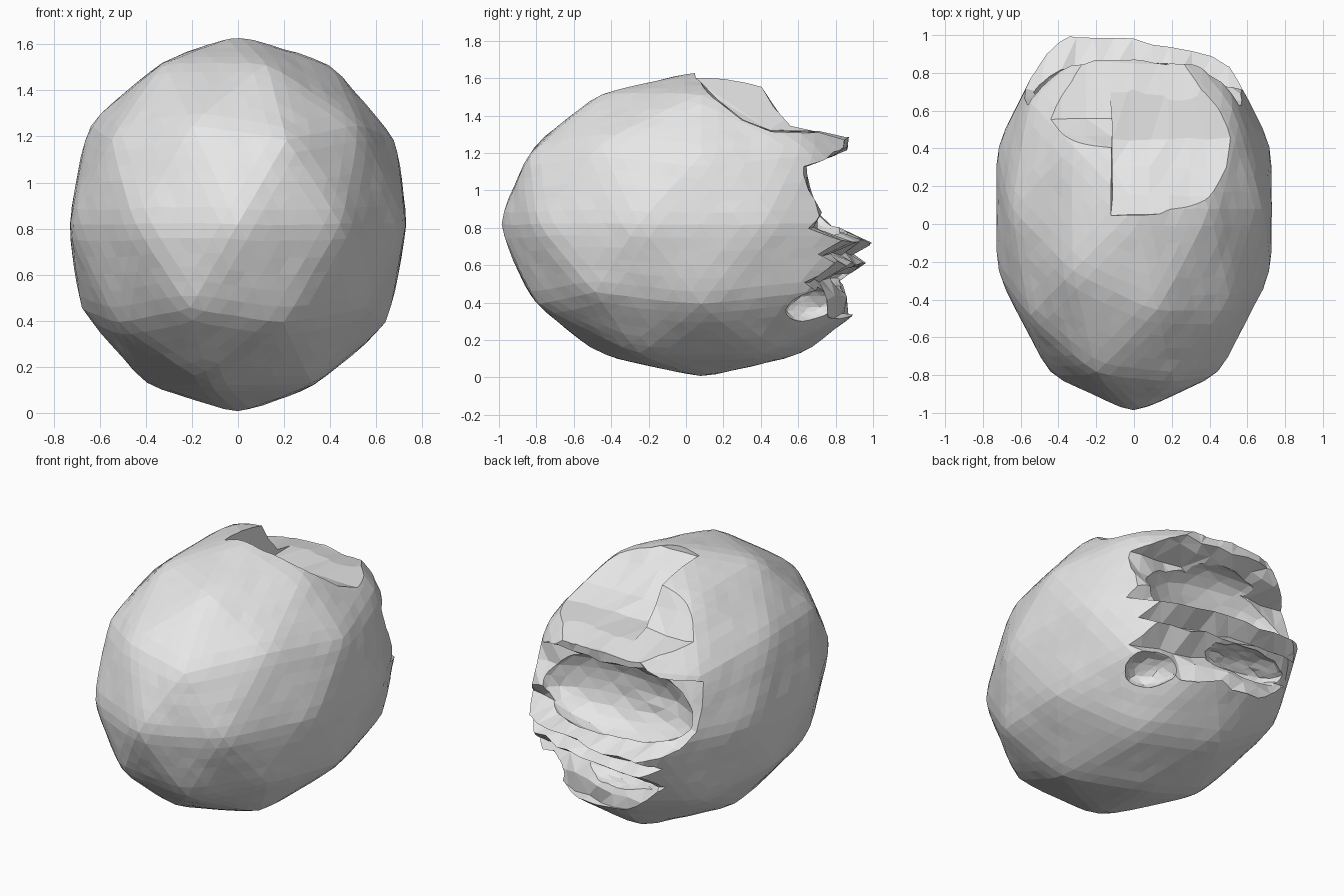
import bpy
import bmesh
import random
from mathutils import Vector

random.seed(4)
if "Cube" in bpy.data.objects:
    bpy.data.objects.remove(bpy.data.objects["Cube"], do_unlink=True)

stone = bpy.data.materials.new("stone grey")
stone.use_nodes = True
stone.diffuse_color = (0.8, 0.8, 0.8, 1)
stone.node_tree.nodes["Principled BSDF"].inputs["Base Color"].default_value = (0.8, 0.8, 0.8, 1)

CENTRE = Vector((0, 0.08, 0.82))


def jitter(amount):
    return Vector([random.uniform(-amount, amount) for _ in range(3)])


def finish(bm, name):
    bmesh.ops.triangulate(bm, faces=bm.faces[:])
    bmesh.ops.recalc_face_normals(bm, faces=bm.faces[:])
    mesh = bpy.data.meshes.new(name)
    bm.to_mesh(mesh)
    bm.free()
    ob = bpy.data.objects.new(name, mesh)
    bpy.context.collection.objects.link(ob)
    return ob


def blob(name, centre, radii):
    """Rough ellipsoid for hollows."""
    bm = bmesh.new()
    bmesh.ops.create_icosphere(bm, subdivisions=3, radius=1)
    for v in bm.verts:
        v.co = Vector([c * r for c, r in zip(v.co, radii)]) + Vector(centre) + jitter(0.008)
    return finish(bm, name)


def prism(name, profile, x0, x1, steps, rough, slant=0):
    """Closed (y, z) profile swept along x with a craggy surface."""
    bm = bmesh.new()
    rows = []
    for i in range(steps + 1):
        x = x0 + (x1 - x0) * i / steps
        row = []
        for y, z in profile:
            # the lower crags recede towards the left side
            shift = slant * max(0, x + 0.1) if z < 0.8 else 0
            row.append(bm.verts.new(Vector((x, y - shift, z)) + jitter(rough)))
        rows.append(row)
    n = len(profile)
    for a, b in zip(rows, rows[1:]):
        for j in range(n):
            k = (j + 1) % n
            bm.faces.new((a[j], a[k], b[k], b[j]))
    bm.faces.new(rows[0])
    bm.faces.new(rows[-1])
    return finish(bm, name)


# Egg-shaped boulder with large softened facets
bm = bmesh.new()
bmesh.ops.create_icosphere(bm, subdivisions=2, radius=1)
for v in bm.verts:
    v.co = Vector((v.co.x * 0.772, v.co.y * 1.092, v.co.z * 0.829))
bmesh.ops.subdivide_edges(bm, edges=bm.edges[:], cuts=5, use_grid_fill=True)
for _ in range(2):
    bmesh.ops.smooth_vert(bm, verts=bm.verts[:], factor=0.5,
                          use_axis_x=True, use_axis_y=True, use_axis_z=True)
for v in bm.verts:
    v.co += CENTRE + jitter(0.002)
boulder = finish(bm, "boulder")

# Broken areas: top scoop, rear shelf, rear face with crags, and hollows
top_scoop = [(0.03, 1.9), (0.05, 1.6), (0.15, 1.5), (0.3, 1.37), (0.45, 1.32),
             (0.75, 1.31), (1.3, 1.29), (1.3, 1.9)]
rear_shelf = [(0.38, 1.9), (0.4, 1.56), (0.47, 1.45), (0.55, 1.34),
              (0.85, 1.28), (1.3, 1.26), (1.3, 1.9)]
rear_face = [(1.3, 1.4), (0.87, 1.36), (0.85, 1.23), (0.78, 1.19), (0.63, 1.14),
             (0.65, 1.0), (0.71, 0.87), (0.82, 0.79), (1.0, 0.72), (0.87, 0.66),
             (0.95, 0.61), (0.81, 0.52), (0.87, 0.42), (0.87, 0.33), (1.3, 0.28)]
cutters = [
    prism("top_scoop_cutter", top_scoop, -0.12, 0.9, 10, 0.008),
    prism("rear_shelf_cutter", rear_shelf, -0.9, 0.9, 14, 0.012),
    prism("rear_face_cutter", rear_face, -0.9, 0.9, 18, 0.017, slant=0.25),
    blob("rear_bowl_cutter", (-0.02, 0.72, 0.93), (0.52, 0.19, 0.26)),
    blob("lower_pocket_cutter", (-0.1, 0.86, 0.53), (0.28, 0.14, 0.08)),
    blob("side_chip_cutter", (0.45, 0.72, 0.38), (0.14, 0.21, 0.1)),
]
bpy.context.view_layer.objects.active = boulder
for cutter in cutters:
    cutter.hide_render = True
    mod = boulder.modifiers.new("break", 'BOOLEAN')
    mod.operation = 'DIFFERENCE'
    mod.solver = 'EXACT'
    mod.object = cutter
    bpy.ops.object.modifier_apply(modifier=mod.name)
    bpy.data.objects.remove(cutter, do_unlink=True)

# One stone colour, flat facets
boulder.data.materials.clear()
boulder.data.materials.append(stone)
for face in boulder.data.polygons:
    face.material_index = 0
    face.use_smooth = False
